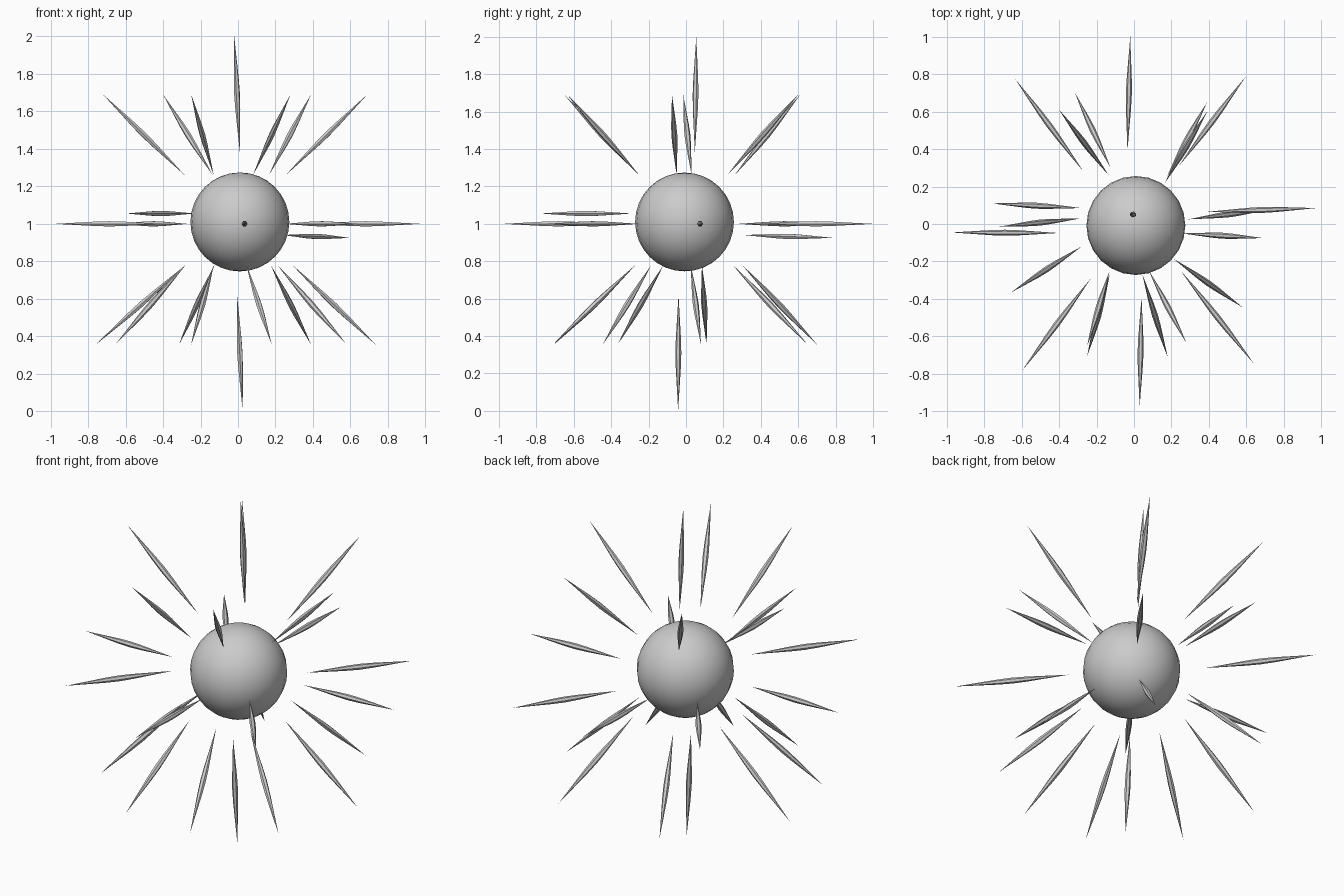
import bpy, bmesh, math
from mathutils import Vector

if "Cube" in bpy.data.objects:
    bpy.data.objects.remove(bpy.data.objects["Cube"])

# Central smooth ball
bpy.ops.mesh.primitive_uv_sphere_add(segments=24, ring_count=16, radius=0.264,
                                     location=(0.01, -0.008, 1.01))
bpy.context.object.name = "core_ball"
bpy.ops.object.shade_smooth()

SIDES = 6
RINGS = [(0.37, 0.85), (0.5, 1.0), (0.63, 0.85)]   # position along spike, relative radius
RADIUS = 0.016


def spike(name, inner, outer):
    """Flat-faced needle, pointed at both ends."""
    a, b = Vector(inner), Vector(outer)
    rot = (b - a).to_track_quat('Z', 'Y')
    bm = bmesh.new()
    tip_a, tip_b = bm.verts.new(a), bm.verts.new(b)
    rings = []
    for t, r in RINGS:
        ring = []
        for i in range(SIDES):
            ang = 2 * math.pi * i / SIDES
            off = Vector((math.cos(ang), math.sin(ang), 0)) * r * RADIUS
            ring.append(bm.verts.new(a.lerp(b, t) + rot @ off))
        rings.append(ring)
    for i in range(SIDES):
        j = (i + 1) % SIDES
        bm.faces.new((tip_a, rings[0][j], rings[0][i]))
        for lo, hi in zip(rings, rings[1:]):
            bm.faces.new((lo[i], lo[j], hi[j], hi[i]))
        bm.faces.new((rings[-1][i], rings[-1][j], tip_b))
    mesh = bpy.data.meshes.new(name)
    bm.to_mesh(mesh)
    bm.free()
    bpy.context.collection.objects.link(bpy.data.objects.new(name, mesh))


# Top and bottom spikes
spike("top_spike", (0.01, 0.047, 1.38), (-0.02, 0.055, 2.0))
spike("bottom_spike", (-0.005, -0.04, 0.62), (0.025, -0.042, 0.0))

# Equator: eight spikes
equator = [
    ((0.39, 0.065, 1.0), (0.975, 0.085, 1.0)),
    ((-0.40, -0.048, 1.0), (-0.975, -0.045, 1.0)),
    ((-0.035, 0.39, 1.0), (-0.02, 1.0, 1.0)),
    ((0.04, -0.39, 1.0), (0.03, -0.975, 1.0)),
    ((0.24, 0.31, 0.94), (0.595, 0.785, 0.925)),
    ((-0.23, -0.29, 1.055), (-0.595, -0.78, 1.055)),
    ((-0.27, 0.28, 1.0), (-0.635, 0.775, 1.0)),
    ((0.25, -0.25, 1.0), (0.64, -0.745, 1.0)),
]
for i, (a, b) in enumerate(equator):
    spike(f"equator_spike_{i}", a, b)

# Upper crown: six spikes (inner x, y, outer x, y)
upper = [
    (-0.285, 0.03, -0.72, -0.015), (0.255, -0.05, 0.69, -0.075),
    (-0.13, -0.25, -0.25, -0.65), (0.08, -0.25, 0.28, -0.635),
    (-0.135, 0.26, -0.40, 0.61), (0.165, 0.22, 0.39, 0.60),
]
for i, (x0, y0, x1, y1) in enumerate(upper):
    spike(f"upper_spike_{i}", (x0, y0, 1.26), (x1, y1, 1.69))

# Lower crown: eight spikes
lower = [
    (-0.28, 0.085, -0.76, 0.11), (0.29, 0.025, 0.735, 0.08),
    (-0.28, -0.12, -0.655, -0.365), (0.21, -0.185, 0.58, -0.445),
    (-0.13, -0.27, -0.25, -0.705), (0.045, -0.27, 0.18, -0.71),
    (-0.125, 0.30, -0.315, 0.70), (0.175, 0.25, 0.39, 0.65),
]
for i, (x0, y0, x1, y1) in enumerate(lower):
    spike(f"lower_spike_{i}", (x0, y0, 0.78), (x1, y1, 0.355))
